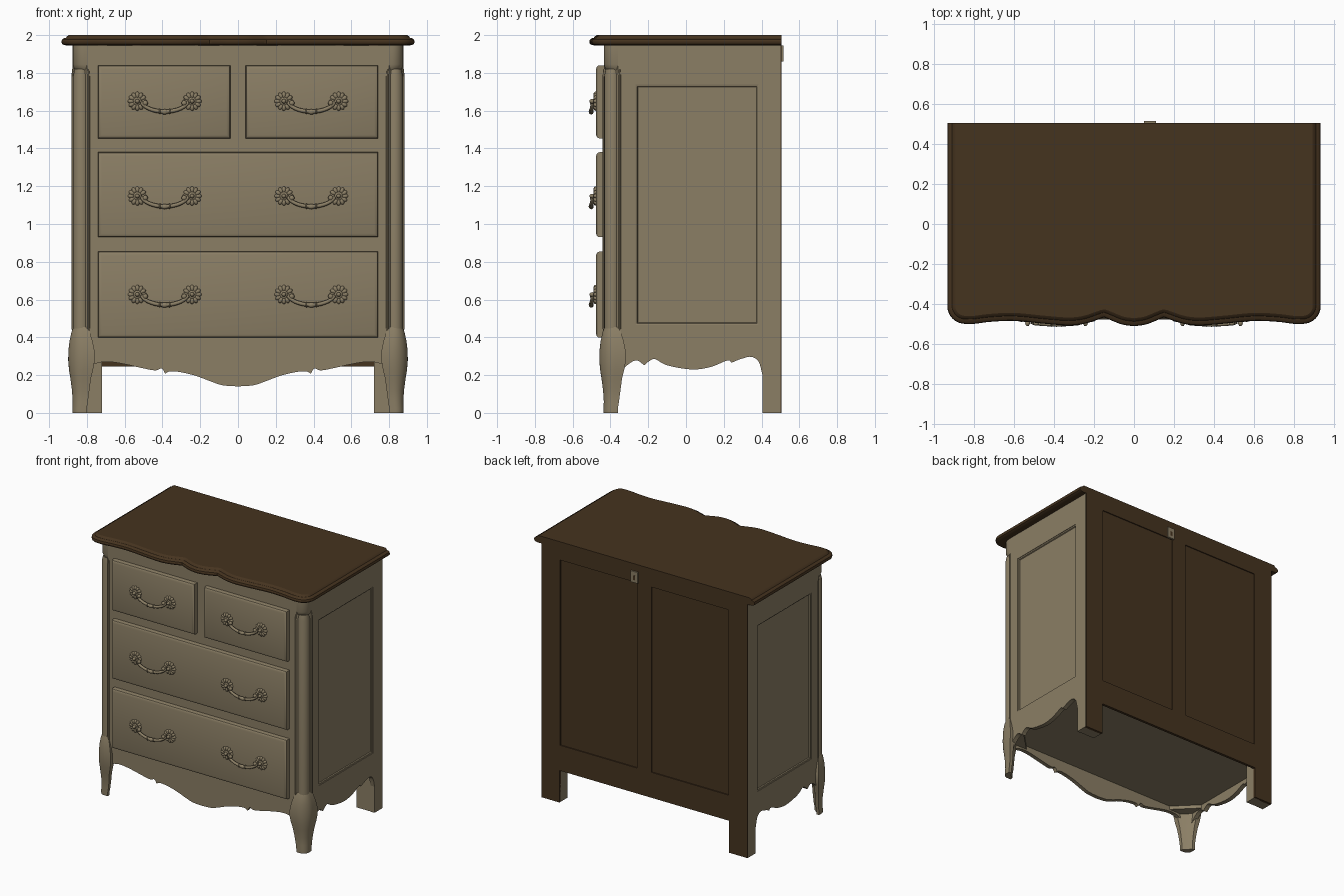
import bpy, bmesh, math
from mathutils import Vector, Matrix

if "Cube" in bpy.data.objects:
    bpy.data.objects.remove(bpy.data.objects["Cube"])

def material(name, col):
    m = bpy.data.materials.new(name)
    m.diffuse_color = (*col, 1)
    m.use_nodes = True
    m.node_tree.nodes["Principled BSDF"].inputs["Base Color"].default_value = m.diffuse_color
    return m

TAUPE = material("taupe paint", (0.258, 0.210, 0.130))
BROWN = material("dark brown wood", (0.060, 0.033, 0.0135))

def finish(name, bm, mat, angle=35):
    bmesh.ops.recalc_face_normals(bm, faces=bm.faces)
    me = bpy.data.meshes.new(name)
    bm.to_mesh(me)
    bm.free()
    me.materials.append(mat)
    ob = bpy.data.objects.new(name, me)
    bpy.context.collection.objects.link(ob)
    bpy.ops.object.select_all(action='DESELECT')
    ob.select_set(True)
    bpy.context.view_layer.objects.active = ob
    bpy.ops.object.shade_smooth_by_angle(angle=math.radians(angle))
    return ob

def loft(bm, rings):
    vs = [[bm.verts.new(p) for p in r] for r in rings]
    n = len(vs[0])
    for a, b in zip(vs, vs[1:]):
        for i in range(n):
            bm.faces.new((a[i], a[(i + 1) % n], b[(i + 1) % n], b[i]))
    bm.faces.new(vs[0])
    bm.faces.new(vs[-1])

def lofted(name, rings, mat=TAUPE, angle=35):
    bm = bmesh.new()
    loft(bm, rings)
    return finish(name, bm, mat, angle)

def prism(name, pts, axis, a, b, mat=TAUPE):
    put = {'x': lambda p, t: (t, p[0], p[1]), 'y': lambda p, t: (p[0], t, p[1]),
           'z': lambda p, t: (p[0], p[1], t)}[axis]
    return lofted(name, [[put(p, t) for p in pts] for t in (a, b)], mat, 25)

def rect(x0, x1, y0, y1, d=0):
    return [(x0 + d, y0 + d), (x1 - d, y0 + d), (x1 - d, y1 - d), (x0 + d, y1 - d)]

def spline(pts, n=5):
    # Catmull-Rom curve through the points
    v = [Vector(p) for p in pts]
    v = [2 * v[0] - v[1]] + v + [2 * v[-1] - v[-2]]
    out = []
    for i in range(1, len(v) - 2):
        a, b, c, d = v[i - 1:i + 3]
        for k in range(n):
            t = k / n
            q = 0.5 * (2 * b + (c - a) * t + (2 * a - 5 * b + 4 * c - d) * t * t
                       + (3 * b - a - 3 * c + d) * t ** 3)
            out.append((q.x, q.y))
    return out + [tuple(pts[-1])]

def cut(ob, cutter):
    m = ob.modifiers.new("recess", 'BOOLEAN')
    m.operation, m.solver, m.object = 'DIFFERENCE', 'EXACT', cutter
    bpy.ops.object.select_all(action='DESELECT')
    ob.select_set(True)
    bpy.context.view_layer.objects.active = ob
    bpy.ops.object.modifier_apply(modifier=m.name)
    bpy.data.objects.remove(cutter)
    bpy.ops.object.shade_flat()

# Top board: scalloped front outline, moulded edge
half = spline([(0, -.512), (.06, -.503), (.115, -.482), (.15, -.467)])
half += spline([(.15, -.467), (.185, -.48), (.25, -.5), (.33, -.508), (.45, -.499),
                (.6, -.485), (.72, -.49), (.8, -.5), (.845, -.5)])[1:]
half += [(.845 + .09 * math.sin(t), -.41 - .09 * math.cos(t))
         for t in [math.pi / 2 * k / 8 for k in range(1, 9)]] + [(.935, .505)]
line = [Vector((-x, y)) for x, y in reversed(half[1:])] + [Vector(p) for p in half]
normals = []
for i, p in enumerate(line):
    d = (line[min(i + 1, len(line) - 1)] - line[max(i - 1, 0)]).normalized()
    normals.append(Vector((-d.y, d.x)))
edge = [(1.945, .035), (1.947, .014), (1.954, .003), (1.965, 0), (1.976, .003),
        (1.983, .012), (1.986, .024), (1.994, .030), (2.0, .040)]
lofted("top_board", [[(*(p + n * d), z) for p, n in zip(line, normals)] for z, d in edge],
       BROWN, 30)

# Front panel with scalloped apron
h = spline([(0, .14), (.08, .146), (.14, .165), (.22, .195), (.3, .215), (.36, .22), (.385, .207)])
h += spline([(.385, .207), (.405, .235), (.44, .225), (.52, .24), (.6, .258),
             (.68, .27), (.74, .265), (.8, .24)])[1:]
prof = [(-x, z) for x, z in reversed(h[1:])] + h + [(.8, 1.946), (-.8, 1.946)]
prism("front_panel", prof, 'y', -.435, -.405)

# Side profile with apron and back leg
side = spline([(-.36, .2), (-.32, .245), (-.265, .278), (-.22, .252)])
side += spline([(-.22, .252), (-.2, .27), (-.165, .285), (-.1, .252), (.03, .23),
                (.13, .243), (.22, .278), (.24, .265)])[1:]
side += spline([(.24, .265), (.29, .285), (.345, .297), (.385, .27), (.405, .2)])[1:]
side += [(.405, 0), (.5, 0), (.5, 1.946), (-.36, 1.946)]

leg_rings = [(.455, -.004, .08), (.43, .006, .09), (.38, .017, .105), (.33, .023, .115),
             (.28, .024, .117), (.23, .02, .108), (.18, .012, .096), (.12, .004, .088),
             (.06, 0, .080), (.02, .002, .074), (0, .001, .074)]

def corner(s, outer, inner, r, hollow=False):
    # section at a front corner with a rounded outer edge; legs are hollowed behind
    X, Y, x, y = .875 + outer, -.435 - outer, .875 - inner, -.435 + inner
    w = X - x
    pts = [(x, Y)]
    for k in range(9):
        t = math.pi / 2 * k / 8
        pts.append((X - r + r * math.sin(t), Y + r - r * math.cos(t)))
    pts.append((X, y))
    if hollow:
        pts += [(X - .3 * w, y), (X - .6 * w, Y + .6 * w), (x, Y + .3 * w)]
    else:
        pts.append((x, y))
    return [(s * a, b) for a, b in pts]

for s in (-1, 1):
    tag = "left" if s < 0 else "right"
    # Side panel with recessed field and bevelled surround
    panel = prism(tag + "_side_panel", side, 'x', s * .84, s * .875)
    cut(panel, lofted("cutter", [[(s * x, *p) for p in rect(-.268, .385, .465, 1.738, d)]
                                 for x, d in ((.89, 0), (.871, 0), (.869, .009), (.862, .013))]))
    # Back leg
    prism(tag + "_back_leg", rect(*sorted((s * .72, s * .87)), .407, .492), 'z', 0, .4)
    # Front cabriole leg
    lofted(tag + "_front_leg", [[(*p, z) for p in corner(s, o, i, (o + i) * .6, True)]
                                for z, o, i in leg_rings], TAUPE, 50)
    # Chamfered corner post, rounded cap and column
    post = [(.78, -.433), (.80, -.433), (.873, -.36), (.873, -.34), (.78, -.34)]
    prism(tag + "_corner_post", [(s * x, y) for x, y in post], 'z', .3, 1.945)
    lofted(tag + "_post_cap", [[(*p, z) for p in corner(s, o, .09, .06)]
                               for z, o in ((1.79, -.03), (1.82, -.008), (1.845, -.001), (1.946, -.001))])
    lofted(tag + "_column", [[(s * .829 + r * math.cos(k * math.pi / 10),
                               -.389 + r * math.sin(k * math.pi / 10), z) for k in range(20)]
                             for z, r in ((.42, .044), (1.78, .044), (1.82, .036))])
    # Edge mouldings beside the column
    for x, y in ((.792, -.434), (.874, -.352)):
        lofted(tag + "_column_moulding",
               [[(s * x + r * math.cos(k * math.pi / 4), y + r * math.sin(k * math.pi / 4), z)
                 for k in range(8)] for z, r in ((.43, .004), (.45, .008), (1.78, .008), (1.82, .004))])
    # Triangular corner block underneath
    prism(tag + "_corner_block", [(s * .85, -.42), (s * .66, -.42), (s * .85, -.23)], 'z', .283, .33)

# Underside floor
prism("bottom_board", rect(-.85, .85, -.41, .49), 'z', .31, .33)

# Back board with two recessed panels
back = [(-.874, 0), (-.72, 0), (-.72, .245), (.72, .245), (.72, 0), (.874, 0),
        (.874, 1.946), (-.874, 1.946)]
board = prism("back_board", back, 'y', .485, .505, BROWN)
for x0, x1 in ((-.714, -.06), (.06, .714)):
    cut(board, prism("cutter", rect(x0, x1, .44, 1.86), 'y', .497, .52))
prism("back_bracket", rect(.05, .11, 1.86, 1.945), 'y', .50, .515)
prism("back_bracket_slot", rect(.07, .09, 1.88, 1.915), 'y', .51, .516, BROWN)

# Drawer fronts with moulded rims
drawers = [("top_left", -.742, -.041, 1.453, 1.84), ("top_right", .041, .742, 1.453, 1.84),
           ("middle", -.742, .742, .93, 1.38), ("bottom", -.742, .742, .398, .854)]
rim = [(-.42, 0), (-.458, 0), (-.467, .003), (-.473, .010), (-.475, .016), (-.477, .022)]
for name, x0, x1, z0, z1 in drawers:
    lofted(name + "_drawer", [[(p[0], y, p[1]) for p in rect(x0, x1, z0, z1, d)]
                              for y, d in rim], TAUPE, 30)

# Handle: two petal rosettes and a hanging bail
bm = bmesh.new()

def ball(c, size, rot=0):
    m = Matrix.Translation(c) @ Matrix.Rotation(rot, 4, 'Y') @ Matrix.Diagonal((*size, 1))
    bmesh.ops.create_uvsphere(bm, u_segments=12, v_segments=8, radius=1, matrix=m)

for s in (-1, 1):
    cx = s * .145
    for k in range(12):
        a = 2 * math.pi * k / 12
        ball((cx + .033 * math.cos(a), -.479, .033 * math.sin(a)), (.018, .011, .0115), -a)
    ball((cx, -.480, 0), (.026, .011, .026))
    ball((cx, -.496, 0), (.012, .016, .012))
    ball((s * .103, -.497, -.010), (.014, .012, .014))
    ball((s * .026, -.502, -.054), (.006, .013, .015))
ball((0, -.502, -.056), (.021, .013, .014))
rings = []
for i in range(25):
    t = math.pi * i / 24
    c = Vector((-.125 * math.cos(t), -.492 - .01 * math.sin(t), -.055 * math.sin(t) ** 1.2))
    d = Vector((.125 * math.sin(t), 0, -.066 * math.sin(t) ** .2 * math.cos(t)))
    d = d.normalized() if d.length > 1e-4 else Vector((1, 0, 0))
    u, w = Vector((0, 1, 0)), Vector((-d.z, 0, d.x))
    r = .008 + .003 * math.sin(t)
    rings.append([c + r * (u * math.cos(q) + w * math.sin(q))
                  for q in [k * math.pi / 4 for k in range(8)]])
loft(bm, rings)
handle = finish("handle", bm, TAUPE, 60)
spots = [(x, z) for z in (1.65, 1.148, .627) for x in (-.388, .388)]
handle.location = (spots[0][0], 0, spots[0][1])
for x, z in spots[1:]:
    dup = handle.copy()
    dup.location = (x, 0, z)
    bpy.context.collection.objects.link(dup)
